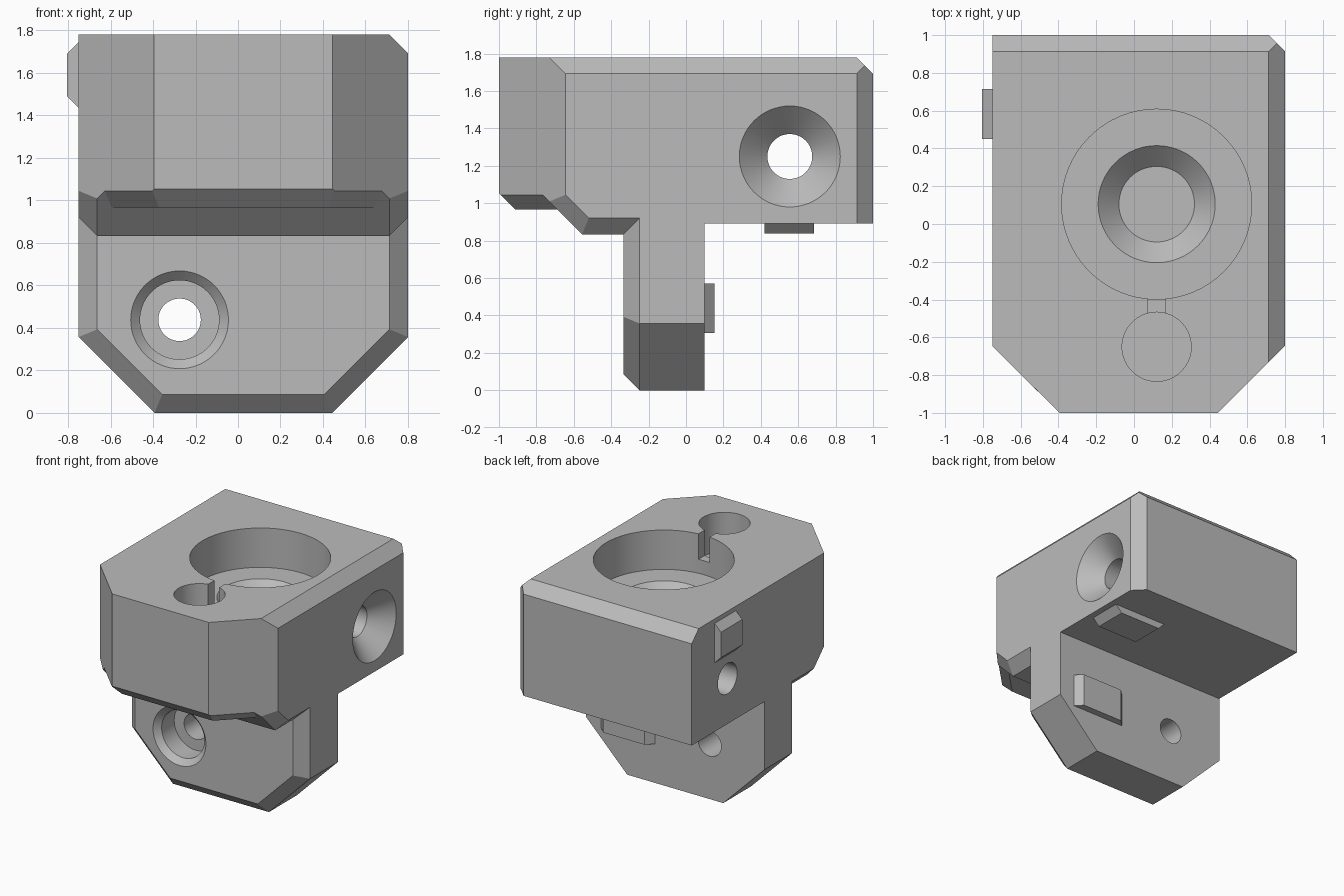
import bpy, bmesh
from math import pi, sqrt
from mathutils import Vector, Matrix

cube = bpy.data.objects.get("Cube")
if cube:
    bpy.data.objects.remove(cube, do_unlink=True)

grey = bpy.data.materials.new("plain_grey")
grey.use_nodes = True
GREY = (0.5, 0.5, 0.5, 1)
grey.diffuse_color = GREY
grey.node_tree.nodes["Principled BSDF"].inputs["Base Color"].default_value = GREY

CX = 0.025          # middle of the block across x
H = 0.775           # half width of the block
C = 0.087           # chamfer size
R2 = sqrt(0.5)


def make_object(name, bm):
    bmesh.ops.recalc_face_normals(bm, faces=bm.faces)
    mesh = bpy.data.meshes.new(name)
    bm.to_mesh(mesh)
    bm.free()
    mesh.materials.append(grey)
    ob = bpy.data.objects.new(name, mesh)
    bpy.context.collection.objects.link(ob)
    return ob


def chiselled_box(name, lo, hi, cuts=()):
    """Box trimmed by planes, each given as a point and an outward normal."""
    bm = bmesh.new()
    lo, hi = Vector(lo), Vector(hi)
    bmesh.ops.create_cube(bm, size=1, matrix=Matrix.Translation((lo + hi) / 2)
                          @ Matrix.Diagonal((*(hi - lo), 1)))
    for point, normal in cuts:
        geom = bm.verts[:] + bm.edges[:] + bm.faces[:]
        bmesh.ops.bisect_plane(bm, geom=geom, plane_co=point, plane_no=normal,
                               clear_outer=True, dist=1e-6)
        rim = [e for e in bm.edges if e.is_boundary]
        if rim:
            bmesh.ops.holes_fill(bm, edges=rim)
    return make_object(name, bm)


def turned_cutter(name, profile, origin, axis):
    """Solid of revolution; profile is (radius, depth) along the axis."""
    bm = bmesh.new()
    n = 64
    spin = Vector((0, 0, 1)).rotation_difference(Vector(axis)).to_matrix().to_4x4()
    place = Matrix.Translation(origin) @ spin
    rings = []
    for r, d in profile:
        ring = [bm.verts.new(place @ (Matrix.Rotation(2 * pi * i / n, 4, 'Z') @ Vector((r, 0, d))))
                for i in range(n)]
        rings.append(ring)
    for a, b in zip(rings, rings[1:]):
        for i in range(n):
            j = (i + 1) % n
            bm.faces.new((a[i], a[j], b[j], b[i]))
    bm.faces.new(rings[0])
    bm.faces.new(rings[-1])
    return make_object(name, bm)


def combine(target, tool, operation):
    mod = target.modifiers.new(tool.name, 'BOOLEAN')
    mod.operation, mod.object, mod.solver = operation, tool, 'EXACT'
    bpy.context.view_layer.objects.active = target
    bpy.ops.object.modifier_apply(modifier=mod.name)
    bpy.data.objects.remove(tool, do_unlink=True)


def both_sides(point, normal):
    """The same cut on the left and right of the block's middle."""
    x, y, z = point
    return [((CX + s * x, y, z), (s * normal[0], normal[1], normal[2])) for s in (1, -1)]


LEFT, RIGHT = CX + H, CX - H
plan_corners = both_sides((H, -0.645, 1), (1, -1, 0))
back_corner = [((LEFT, 1 - C, 1), (1, 1, 0))]

# Upper block with its top, back and front underside chamfers
body = chiselled_box("bracket_body", (RIGHT, -1, 0.967), (LEFT, 1, 1.78),
                     plan_corners + back_corner
                     + [((LEFT, 0, 1.78 - C), (1, 0, 1)),
                        ((0, 1, 1.78 - C), (0, 1, 1)),
                        ((0, -1, 1.054), (0, -1, -1))]
                     + both_sides((H, -0.645, 1.045), (R2, -R2, -1)))

# Sloping step under the front of the block
step = chiselled_box("front_step", (RIGHT, -0.78, 0.833), (LEFT, 0, 1.1),
                     plan_corners + [((0, -0.69, 0.967), (0, -1, -1))]
                     + both_sides((H, 0, 0.92), (1, 0, -1))
                     + both_sides((H, -0.52, 0.92), (1, -R2, -R2)))

# Rear underside of the block
rear = chiselled_box("rear_underside", (RIGHT, -0.2, 0.893), (LEFT, 1, 1.1), back_corner)

# Leg with clipped lower corners and a chamfered front rim
leg = chiselled_box("leg", (RIGHT, -0.335, 0), (LEFT, 0.098, 1.05),
                    both_sides((H, 0, 0.357), (1, 0, -1))
                    + both_sides((H, -0.335 + C, 0.5), (1, -1, 0))
                    + both_sides((H, -0.335 + C, 0.357), (R2, -1, -R2))
                    + [((0, -0.335 + C, 0), (0, -1, -1))])

# Locating tabs on the side, the back of the leg and the underside
T = 0.055
side_tab = chiselled_box("side_tab", (RIGHT - T, 0.45, 1.435), (RIGHT + 0.05, 0.715, 1.745),
                         [((RIGHT, 0, 1.745), (-1, 0, 1)), ((RIGHT, 0, 1.435), (-1, 0, -1))])
leg_tab = chiselled_box("leg_tab", (0.2, 0.05, 0.307), (0.67, 0.098 + T, 0.572),
                        [((0.67, 0.098, 0), (1, 1, 0)), ((0.2, 0.098, 0), (-1, 1, 0))])
under_tab = chiselled_box("under_tab", (0.28, 0.42, 0.893 - T), (0.75, 0.685, 0.95),
                          [((0.75, 0, 0.893), (1, 0, -1)), ((0.28, 0, 0.893), (-1, 0, -1))])

for part in (step, rear, leg, side_tab, leg_tab, under_tab):
    combine(body, part, 'UNION')

# Pockets and holes
cutters = [
    turned_cutter("main_pocket", [(0.503, -0.1), (0.503, 0.31), (0.31, 0.31), (0.2, 0.42)],
                  (0.12, 0.105, 1.78), (0, 0, -1)),
    turned_cutter("small_pocket", [(0.183, -0.1), (0.183, 0.31)],
                  (0.12, -0.65, 1.78), (0, 0, -1)),
    chiselled_box("wire_slot", (0.072, -0.55, 1.58), (0.168, -0.3, 1.9)),
    turned_cutter("side_hole", [(0.32, -0.05), (0.12, 0.15), (0.12, 1.8)],
                  (LEFT, 0.555, 1.25), (-1, 0, 0)),
    turned_cutter("leg_hole", [(0.28, -0.05), (0.186, 0.044), (0.186, 0.2), (0.1, 0.2), (0.1, 0.7)],
                  (-0.275, -0.335, 0.438), (0, 1, 0)),
]
for cutter in cutters:
    combine(body, cutter, 'DIFFERENCE')

# Smooth round walls, crisp edges
bpy.ops.object.select_all(action='DESELECT')
body.select_set(True)
bpy.context.view_layer.objects.active = body
bpy.ops.object.shade_smooth_by_angle(angle=pi / 9)
